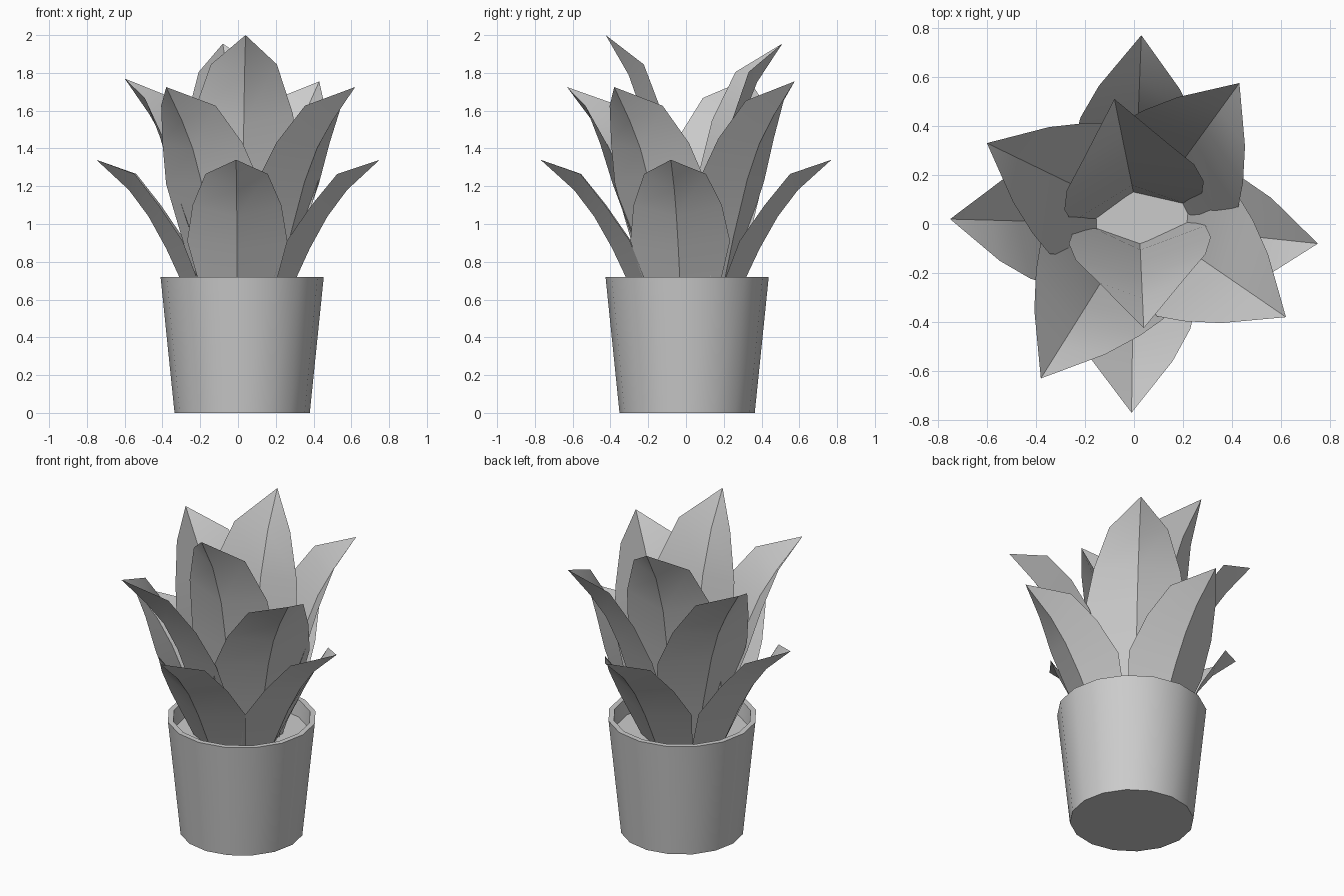
import bpy, math

if "Cube" in bpy.data.objects:
    bpy.data.objects.remove(bpy.data.objects["Cube"])

PX, PY = 0.022, 0.006   # pot centre
SIDES = 16


def make_object(name, verts, faces, angle=30):
    mesh = bpy.data.meshes.new(name)
    mesh.from_pydata(verts, [], faces)
    mesh.update()
    ob = bpy.data.objects.new(name, mesh)
    bpy.context.collection.objects.link(ob)
    bpy.ops.object.select_all(action='DESELECT')
    ob.select_set(True)
    bpy.context.view_layer.objects.active = ob
    bpy.ops.object.shade_smooth_by_angle(angle=math.radians(angle))
    return ob


def lathe(name, profile, cap_first=False, cap_last=False):
    verts, faces = [], []
    for r, z in profile:
        for i in range(SIDES):
            a = 2 * math.pi * i / SIDES
            verts.append((PX + r * math.cos(a), PY + r * math.sin(a), z))
    for k in range(len(profile) - 1):
        for i in range(SIDES):
            j = (i + 1) % SIDES
            faces.append((k * SIDES + i, k * SIDES + j,
                          (k + 1) * SIDES + j, (k + 1) * SIDES + i))
    if cap_first:
        faces.append(tuple(reversed(range(SIDES))))
    if cap_last:
        n = (len(profile) - 1) * SIDES
        faces.append(tuple(range(n, n + SIDES)))
    return make_object(name, verts, faces)


# Tapered pot with a thin rim, and the soil inside it
lathe("pot", [(0.358, 0.0), (0.432, 0.72), (0.40, 0.72), (0.385, 0.58)], cap_first=True)
lathe("soil", [(0.389, 0.62)], cap_last=True)

# Leaf rings: stations as (midrib r, midrib z, edge r, edge z, half width)
OUTER = dict(tip=(0.76, 1.34), centre=(0.0, 0.0), rows=[
    (0.25, 0.58, 0.17, 0.60, 0.18), (0.385, 0.87, 0.29, 0.91, 0.265),
    (0.48, 1.04, 0.42, 1.10, 0.235), (0.585, 1.18, 0.55, 1.265, 0.165)])
MIDDLE = dict(tip=(0.715, 1.74), centre=(0.03, 0.025), rows=[
    (0.20, 0.58, 0.10, 0.60, 0.19), (0.295, 0.93, 0.18, 0.92, 0.26),
    (0.39, 1.23, 0.28, 1.22, 0.295), (0.47, 1.41, 0.38, 1.44, 0.25),
    (0.57, 1.56, 0.51, 1.64, 0.17)])
INNER = dict(tip=(0.46, 2.0), centre=(0.02, 0.02), rows=[
    (0.10, 0.58, 0.01, 0.60, 0.22), (0.13, 0.90, 0.04, 0.90, 0.27),
    (0.18, 1.22, 0.09, 1.25, 0.29), (0.24, 1.53, 0.16, 1.58, 0.265),
    (0.335, 1.79, 0.26, 1.845, 0.175)])


# One folded leaf aimed so its point lands on the given tip
def leaf(name, ring, tip):
    cx, cy = ring["centre"]
    tx, ty, tz = tip[0] - cx, tip[1] - cy, tip[2]
    a = math.atan2(ty, tx)
    ca, sa = math.cos(a), math.sin(a)
    rs = math.hypot(tx, ty) / ring["tip"][0]
    zs = (tz - 0.6) / (ring["tip"][1] - 0.6)

    def place(r, w, z):
        r *= rs
        return (cx + r * ca - w * sa, cy + r * sa + w * ca, 0.6 + (z - 0.6) * zs)

    verts, faces = [], []
    for mr, mz, er, ez, w in ring["rows"]:
        verts += [place(er, -w, ez), place(mr, 0, mz), place(er, w, ez)]
    n = len(ring["rows"])
    for k in range(n - 1):
        b = 3 * k
        faces += [(b, b + 1, b + 4, b + 3), (b + 1, b + 2, b + 5, b + 4)]
    verts.append(tip)
    b = 3 * (n - 1)
    faces += [(b, b + 1, b + 3), (b + 1, b + 2, b + 3)]
    make_object(name, verts, faces)


TIPS = [
    ("outer_leaf", OUTER, [(0.75, -0.08, 1.34), (-0.01, -0.77, 1.34),
                           (-0.75, 0.02, 1.34), (0.03, 0.77, 1.34)]),
    ("middle_leaf", MIDDLE, [(0.62, -0.38, 1.725), (-0.38, -0.63, 1.725),
                             (-0.60, 0.33, 1.77), (0.43, 0.575, 1.755)]),
    ("inner_leaf", INNER, [(0.04, -0.425, 2.0), (-0.08, 0.51, 1.955)]),
]
for label, ring, tips in TIPS:
    for i, t in enumerate(tips):
        leaf(f"{label}_{i + 1}", ring, t)
